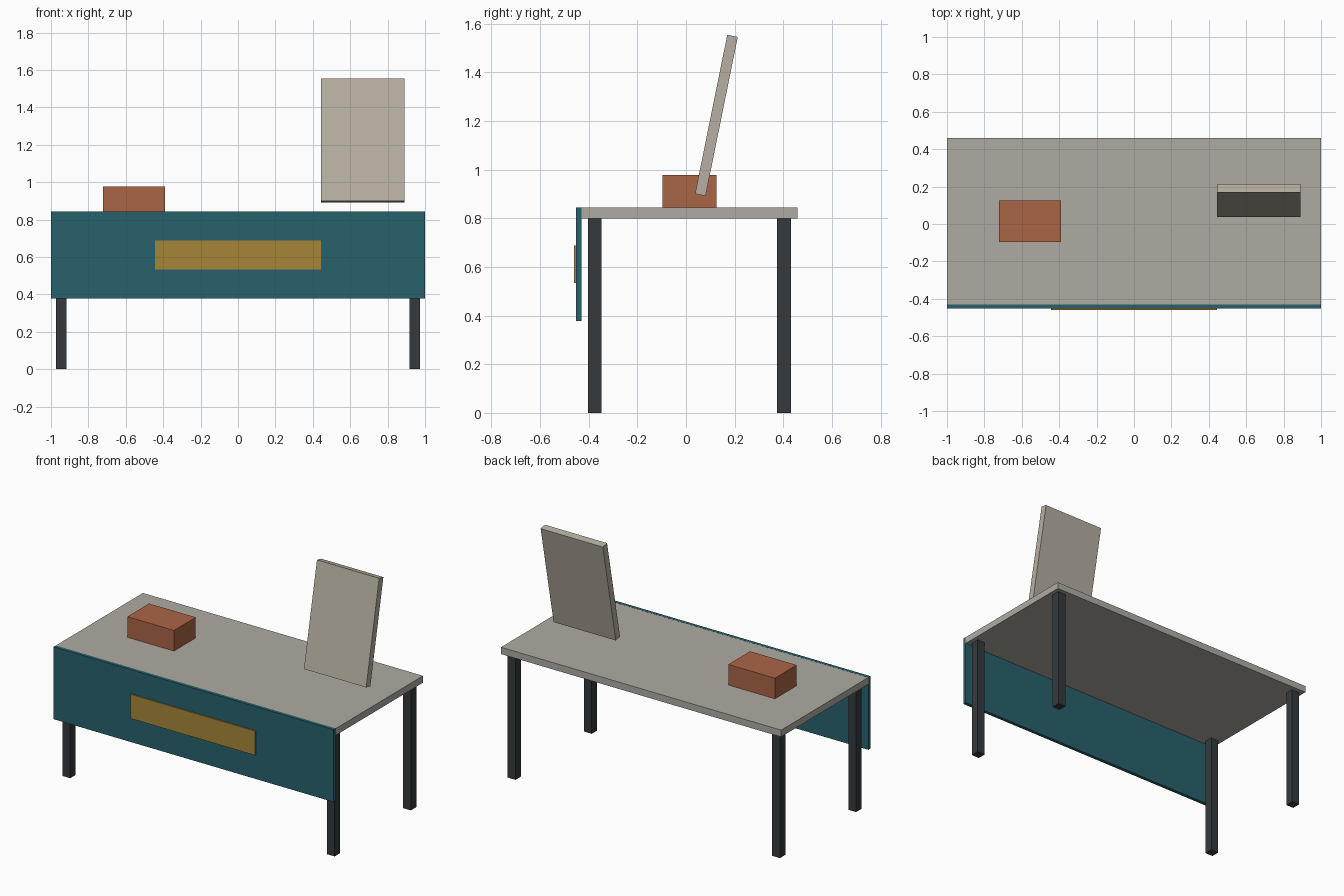
import bpy

if "Cube" in bpy.data.objects:
    bpy.data.objects.remove(bpy.data.objects["Cube"])


def material(name, rgb):
    mat = bpy.data.materials.new(name)
    mat.diffuse_color = (*rgb, 1)
    mat.use_nodes = True
    mat.node_tree.nodes["Principled BSDF"].inputs["Base Color"].default_value = mat.diffuse_color
    return mat


def box(name, centre, size, mat, tilt=0.0):
    bpy.ops.mesh.primitive_cube_add(size=1, location=centre, rotation=(tilt, 0, 0))
    obj = bpy.context.object
    obj.name = name
    obj.scale = size
    bpy.ops.object.transform_apply(location=False, rotation=False, scale=True)
    obj.data.materials.append(mat)
    return obj


stone = material("pale_top", (0.43, 0.41, 0.37))
cream = material("cream_board", (0.47, 0.43, 0.36))
dark = material("dark_metal", (0.035, 0.042, 0.047))
teal = material("teal_cloth", (0.022, 0.12, 0.15))
gold = material("gold_panel", (0.39, 0.235, 0.04))
rust = material("rust_box", (0.40, 0.13, 0.06))

TABLE_Y = 0.014      # table centre, shifted back by the front cloth
TOP_Z = 0.844        # height of the table surface
TOP_D = 0.889        # table depth
FRONT_Y = TABLE_Y - TOP_D / 2

# Table top
box("table_top", (0, TABLE_Y, TOP_Z - 0.022), (2, TOP_D, 0.044), stone)

# Four square legs
for side, sx in (("left", -1), ("right", 1)):
    for end, sy in (("front", -1), ("back", 1)):
        box(f"{end}_{side}_leg", (sx * 0.944, TABLE_Y + sy * 0.389, 0.4),
            (0.056, 0.056, 0.8), dark)

# Cloth hanging on the front edge, with a plain banner strip
box("front_cloth", (0, FRONT_Y - 0.011, 0.611), (2, 0.022, 0.467), teal)
box("banner_strip", (0, FRONT_Y - 0.0255, 0.611), (0.889, 0.007, 0.156), gold)

# Storage box standing on the table
box("storage_box", (-0.556, TABLE_Y, TOP_Z + 0.067), (0.333, 0.222, 0.133), rust)

# Display board leaning backwards
box("display_board", (0.667, 0.125, 1.223), (0.444, 0.044, 0.667), cream, tilt=-0.2)
